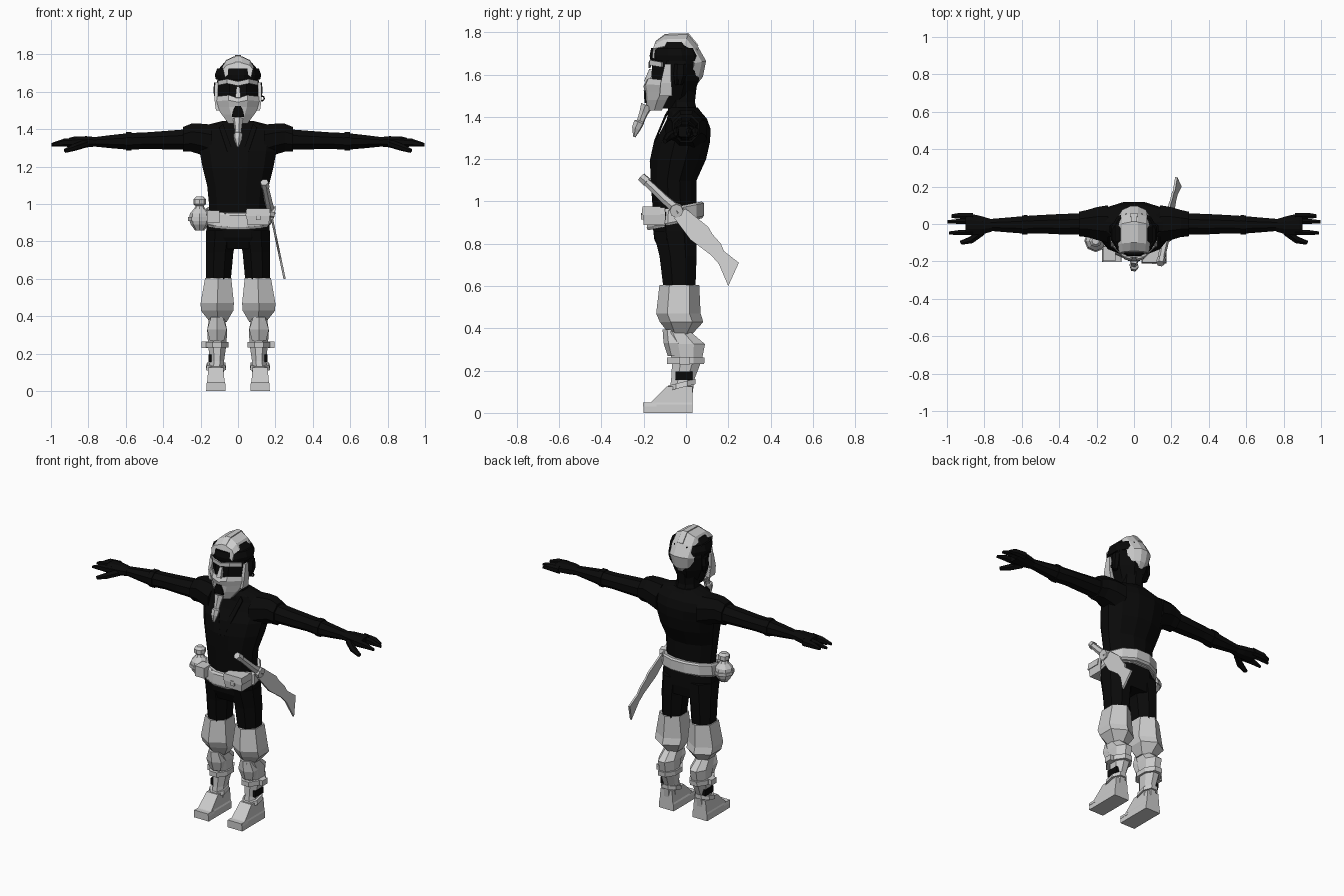
import bpy, bmesh, math
from mathutils import Vector


def material(name, v):
    m = bpy.data.materials.new(name)
    m.diffuse_color = (v, v, v, 1)
    return m


BLACK = material("black cloth", 0.003)
GREY = material("pale grey", 0.6)


def finish(name, bm, mat):
    bmesh.ops.recalc_face_normals(bm, faces=bm.faces[:])
    me = bpy.data.meshes.new(name)
    bm.to_mesh(me)
    bm.free()
    me.materials.append(mat)
    ob = bpy.data.objects.new(name, me)
    bpy.context.collection.objects.link(ob)
    return ob


def skin(bm, rings):
    rows = [[bm.verts.new(p) for p in r] for r in rings]
    n = len(rows[0])
    for a, b in zip(rows, rows[1:]):
        for i in range(n):
            j = (i + 1) % n
            bm.faces.new((a[i], a[j], b[j], b[i]))
    bm.faces.new(rows[0])
    bm.faces.new(rows[-1])


def loft(name, rings, mat, n=8, axis="z", s=1, shear=0):
    """Rings are (position, a0, a1, b0, b1): a,b = x,y on the z axis, y,z on the x axis."""
    bm = bmesh.new()
    k = math.cos(math.pi / n)
    out = []
    for t, a0, a1, b0, b1 in rings:
        r = []
        for i in range(n):
            g = 2 * math.pi * (i + 0.5) / n
            a = (a0 + a1) / 2 + (a1 - a0) / 2 * math.cos(g) / k
            b = (b0 + b1) / 2 + (b1 - b0) / 2 * math.sin(g) / k
            r.append((s * a, b, t + shear * b) if axis == "z" else (s * t, a, b))
        out.append(r)
    skin(bm, out)
    return finish(name, bm, mat)


def tube(name, pts, mat, n=6):
    """Tapered tube through (x, y, z, radius) points."""
    bm = bmesh.new()
    d = (Vector(pts[-1][:3]) - Vector(pts[0][:3])).normalized()
    u = d.orthogonal().normalized()
    v = d.cross(u)
    skin(bm, [[Vector(p[:3]) + p[3] * (u * math.cos(2 * math.pi * i / n) + v * math.sin(2 * math.pi * i / n))
               for i in range(n)] for p in pts])
    return finish(name, bm, mat)


def sheet(name, rows, mat, thick):
    """Open grid of points given thickness."""
    bm = bmesh.new()
    vs = [[bm.verts.new(p) for p in r] for r in rows]
    for a, b in zip(vs, vs[1:]):
        for i in range(len(a) - 1):
            bm.faces.new((a[i], a[i + 1], b[i + 1], b[i]))
    bmesh.ops.recalc_face_normals(bm, faces=bm.faces[:])
    bmesh.ops.solidify(bm, geom=bm.faces[:], thickness=thick)
    return finish(name, bm, mat)


# Torso, pelvis, neck
loft("torso", [(z, -w, w, a, b) for z, w, a, b in [
    (0.93, .155, -.155, .05), (1.0, .155, -.16, .05), (1.1, .165, -.168, .05), (1.2, .19, -.17, .095),
    (1.28, .205, -.15, .113), (1.34, .215, -.115, .117), (1.39, .21, -.09, .1), (1.425, .16, -.085, .07),
    (1.445, .08, -.08, .055)]], BLACK, 12)
loft("pelvis", [(.76, -.15, .15, -.12, .045), (.82, -.17, .17, -.15, .05), (.95, -.165, .165, -.165, .05)], BLACK)
loft("neck", [(1.4, -.075, .075, -.085, .06), (1.47, -.06, .06, -.085, .042), (1.54, -.06, .06, -.09, .05)], BLACK)
# Shirt opening flaps
for s in (-1, 1):
    sheet("collar_flap", [[(s * .08, -.088, 1.43), (s * .1, -.1, 1.41)],
                          [(s * .03, -.15, 1.29), (s * .06, -.15, 1.29)],
                          [(s * .005, -.172, 1.19), (s * .02, -.172, 1.19)]], BLACK, .008)

# Head
loft("head", [(z, -w, w, a, b) for z, w, a, b in [
    (1.44, .04, -.15, -.03), (1.5, .07, -.16, .035), (1.57, .105, -.165, .06), (1.65, .112, -.16, .07),
    (1.72, .105, -.155, .055), (1.755, .075, -.13, .02)]], BLACK)
loft("headband", [(1.665, -.118, .118, -.168, .07), (1.69, -.124, .124, -.172, .07),
                  (1.725, -.112, .112, -.165, .055)], BLACK, 12)

# Domed crest running over the head to the nape
crest = [(-.16, 1.70, .07, 0, .4), (-.145, 1.755, .08, .2, .6), (-.1, 1.787, .085, .2, 1), (.01, 1.79, .085, .4, 1),
         (.055, 1.735, .088, .8, .6), (.095, 1.665, .085, 1, .2), (.08, 1.59, .07, 1, -.1), (.045, 1.545, .045, .8, -.4)]
sheet("crest", [[(w * u, y - ny * d * (1 if ny > 0.1 else 0), z - nz * d) for u, d in
                 ((-1, .055), (-.75, .02), (-.25, 0), (.25, 0), (.75, .02), (1, .055))]
                for y, z, w, ny, nz in crest], GREY, .01)
sheet("crest_ridge", [[(w * u, y + ny * .006, z + nz * .006) for u in (-.2, .2)]
                      for y, z, w, ny, nz in crest[:5]], GREY, .008)

# Face guard over jaw and cheeks, brow, mouth, beard
cols = [(-1, 0), (-1, 1), (-.42, 2), (0, 3), (.42, 2), (1, 1), (1, 0)]
sheet("face_guard", [[(w * u, (yb, ys, yf, yf - .012)[k], z + (dz if k == 2 else -dz if k == 3 else 0)) for u, k in cols]
                     for z, w, yf, ys, yb, dz in [
    (1.575, .118, -.178, -.11, -.07, .008), (1.55, .12, -.19, -.115, -.068, .005), (1.52, .114, -.182, -.115, -.066, 0),
    (1.48, .088, -.18, -.135, -.09, 0), (1.43, .05, -.172, -.15, -.115, 0)]], GREY, .008)
sheet("brow", [[(x, y, z + h) for x, y, z in ((-.108, -.115, 1.635), (-.06, -.172, 1.645), (0, -.178, 1.632),
                                              (.06, -.172, 1.645), (.108, -.115, 1.635))]
               for h in (0, .024)], GREY, .009)
sheet("mouth", [[(-.015, -.2, 1.525), (.015, -.2, 1.525)], [(-.03, -.198, 1.49), (.03, -.198, 1.49)],
                [(-.032, -.196, 1.465), (.032, -.196, 1.465)]], BLACK, .009)
tube("nose", [(0, -.165, 1.625, .012), (0, -.185, 1.565, .02)], GREY, 4)
tube("beard", [(0, -.185, 1.455, .03), (0, -.2, 1.42, .022), (0, -.215, 1.38, .018), (0, -.222, 1.375, .025),
               (0, -.235, 1.345, .022), (0, -.245, 1.305, .006)], GREY)
for s in (-1, 1):
    loft("cheek_strap", [(1.5, .09, .118, -.125, -.065), (1.56, .105, .126, -.12, -.07),
                         (1.65, .108, .124, -.1, -.072)], GREY, 4, s=s)
    loft("ear", [(1.55, .1, .12, -.05, -.02), (1.6, .1, .132, -.055, 0), (1.65, .1, .128, -.05, 0)], BLACK, 6, s=s)
bpy.ops.mesh.primitive_torus_add(location=(.128, -.04, 1.565), major_radius=.012, minor_radius=.004,
                                 major_segments=10, minor_segments=5, rotation=(math.pi / 2, 0, 0))
bpy.context.object.name = "earring"
bpy.context.object.data.materials.append(BLACK)

for s in (-1, 1):
    # Arms, sleeves and hands
    loft("sleeve", [(.14, -.1, .1, 1.24, 1.425), (.2, -.085, .09, 1.265, 1.43), (.25, -.07, .075, 1.28, 1.43),
                    (.295, -.065, .065, 1.28, 1.412)], BLACK, axis="x", s=s)
    loft("arm", [(.27, -.055, .058, 1.29, 1.4), (.4, -.055, .053, 1.293, 1.39), (.5, -.05, .048, 1.295, 1.383),
                 (.58, -.052, .043, 1.29, 1.38), (.67, -.045, .035, 1.298, 1.37), (.79, -.035, .025, 1.31, 1.355)],
         BLACK, axis="x", s=s)
    loft("cuff", [(.57, -.056, .048, 1.286, 1.385), (.6, -.056, .046, 1.286, 1.385)], BLACK, axis="x", s=s)
    loft("palm", [(.76, -.04, .025, 1.308, 1.358), (.81, -.055, .04, 1.303, 1.363), (.88, -.06, .057, 1.303, 1.36),
                  (.9, -.058, .055, 1.306, 1.355)], BLACK, axis="x", s=s)
    for y0, y1, tip in ((.028, .06, .975), (0, .028, .998), (-.06, -.032, .99)):
        loft("finger", [(.86, y0, y1, 1.308, 1.352), (.93, y0, y1, 1.31, 1.347),
                        (tip, y0 + .004, y1 - .008, 1.31, 1.325)], BLACK, 6, "x", s)
    tube("thumb", [(s * .81, -.04, 1.325, .022), (s * .87, -.085, 1.305, .02), (s * .925, -.1, 1.285, .012)], BLACK)

    # Legs: trousers, gathered knees, boots
    loft("thigh", [(.57, .045, .165, -.1, .04), (.6, .038, .17, -.108, .045), (.74, .025, .172, -.125, .05),
                   (.86, .004, .17, -.155, .05)], BLACK, s=s)
    loft("gathered_knee", [(.37, .06, .15, -.07, .02), (.43, .025, .198, -.11, .068), (.47, .022, .2, -.127, .055),
                           (.605, .036, .176, -.113, .05)], GREY, 6, s=s)
    loft("shin", [(.08, .075, .16, -.08, .03), (.16, .075, .15, -.07, .04), (.25, .062, .16, -.065, .075),
                  (.325, .058, .165, -.09, .09), (.385, .07, .155, -.1, .02)], GREY, s=s)
    loft("knee_plate", [(.27, .075, .15, -.082, -.02), (.33, .06, .165, -.1, -.02), (.395, .08, .145, -.105, -.03)],
         GREY, 6, s=s)
    loft("boot_strap", [(.232, .052, .172, -.09, .086), (.262, .052, .172, -.09, .088)], GREY, s=s)
    loft("buckle", [(.23, .16, .195, -.03, .02), (.264, .16, .195, -.03, .02)], GREY, 4, s=s)
    loft("ankle_strap", [(.125, .064, .172, -.087, .045), (.15, .068, .166, -.085, .045)], GREY, s=s, shear=.25)
    loft("boot_gap", [(.155, .13, .157, -.05, .03), (.195, .13, .159, -.05, .03)], BLACK, 4, s=s)
    loft("foot", [(0, .066, .17, -.2, .03), (.04, .068, .168, -.2, .03), (.05, .072, .165, -.165, .03),
                  (.125, .078, .158, -.09, .03)], GREY, 4, s=s)
    loft("toe_cap", [(.03, .066, .17, -.203, -.14), (.048, .07, .166, -.203, -.14)], GREY, 4, s=s)

# Belt with pouches
loft("belt", [(.905, -.172, .172, -.178, .075), (.915, -.178, .178, -.185, .085), (.975, -.172, .172, -.18, .085),
              (.985, -.165, .165, -.17, .075)], GREY, 12, shear=.2)
loft("lower_belt", [(.9, -.165, .165, -.18, .06), (.915, -.17, .17, -.187, .07)], GREY, 12, shear=.2)
loft("belt_pouch", [(.888, .05, .165, -.2, -.1), (.94, .045, .17, -.205, -.1), (.972, .05, .165, -.2, -.1)], GREY, 4)
loft("pouch_flap", [(.935, .04, .174, -.21, -.12), (.976, .045, .17, -.206, -.12)], GREY, 4)
loft("pouch_clasp", [(.915, .095, .12, -.213, -.19), (.945, .095, .12, -.213, -.19)], GREY, 4)
loft("side_plate", [(.9, -.165, -.1, -.198, -.12), (.965, -.165, -.1, -.198, -.12)], GREY, 4)

# Flask hanging on the right hip
tube("flask", [(-.205, -.09, z, r) for z, r in ((.86, .025), (.89, .047), (.92, .057), (.95, .052), (.975, .03),
                                                (.99, .022), (1.0, .034), (1.025, .034), (1.04, .02))], GREY, 8)
tube("flask_band", [(-.205, -.09, .91, .061), (-.205, -.09, .93, .061)], GREY, 8)


# Curved sword leaning outwards on the left hip
def sx(z):
    return .142 + (1.11 - z) * .21


blade = [(-.035, .955), (.0, .965), (.105, .88), (.125, .845), (.165, .8), (.18, .765), (.25, .71), (.2, .6),
         (.155, .705), (.12, .745), (.02, .82), (-.055, .92)]
bm = bmesh.new()
skin(bm, [[(sx(z) + d, y, z) for y, z in blade] for d in (-.006, .006)])
finish("sword_blade", bm, GREY)
tube("sword_grip", [(sx(z), y, z, r) for y, z, r in ((-.2, 1.105, .018), (-.16, 1.068, .02), (-.1, 1.01, .022),
                                                     (-.03, .95, .026))], GREY)
tube("sword_pommel", [(sx(1.115), -.212, 1.117, .022), (sx(1.09), -.185, 1.092, .024)], GREY)
tube("sword_guard", [(sx(.965) - .02, -.045, .962, .032), (sx(.965) + .025, -.045, .955, .032)], GREY, 8)
